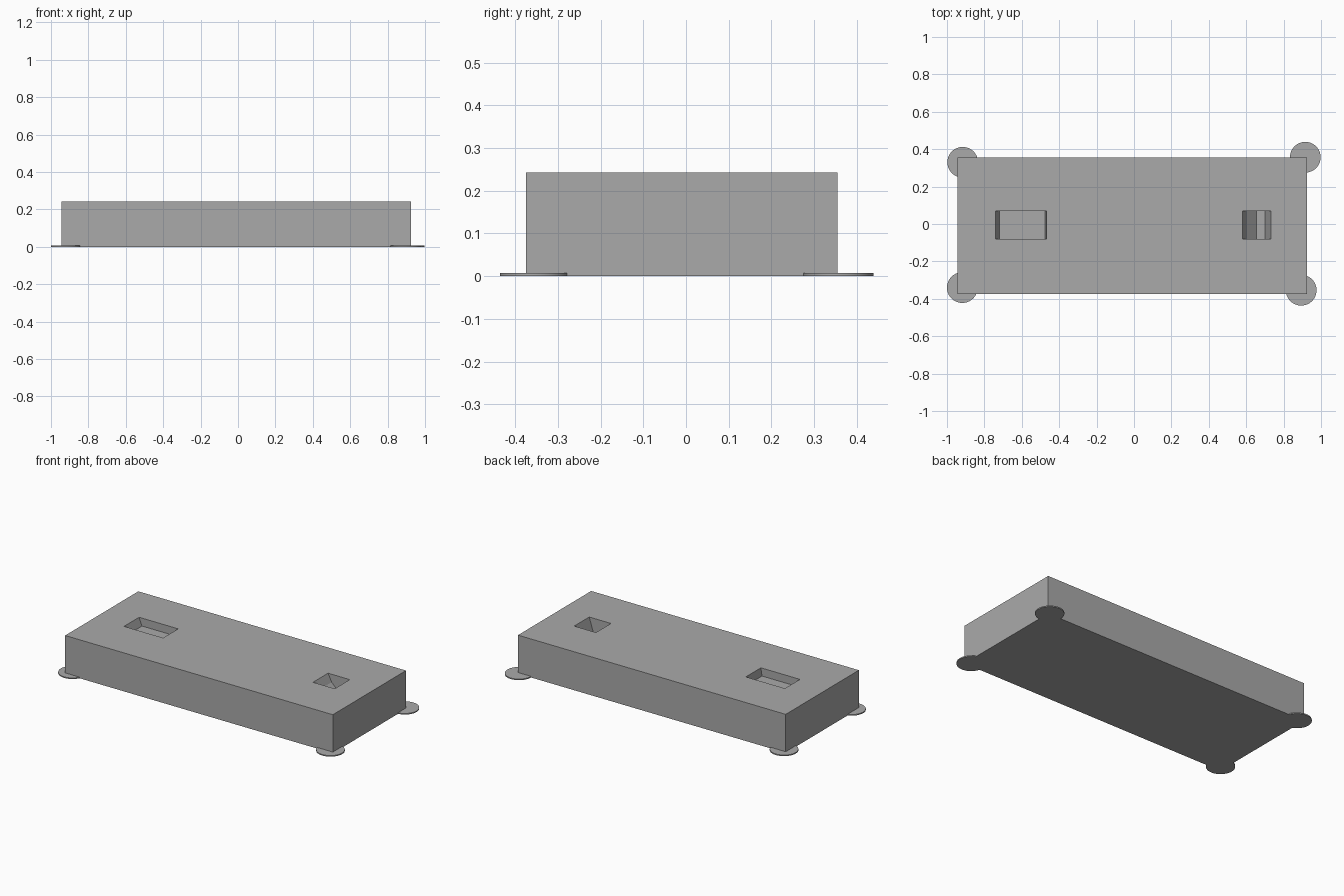
import bpy
import bmesh

# Remove the default cube only
cube = bpy.data.objects.get("Cube")
if cube:
    bpy.data.objects.remove(cube, do_unlink=True)

grey = bpy.data.materials.new("plain grey")
grey.use_nodes = True
GREY = (0.4, 0.4, 0.4, 1)
grey.diffuse_color = GREY
grey.node_tree.nodes["Principled BSDF"].inputs["Base Color"].default_value = GREY

TOP = 0.243


def prism(name, profile, y0, y1):
    """Extrude an x-z profile along y."""
    bm = bmesh.new()
    face = bm.faces.new([bm.verts.new((x, y0, z)) for x, z in profile])
    ext = bmesh.ops.extrude_face_region(bm, geom=[face])
    moved = [g for g in ext["geom"] if isinstance(g, bmesh.types.BMVert)]
    bmesh.ops.translate(bm, vec=(0, y1 - y0, 0), verts=moved)
    bmesh.ops.recalc_face_normals(bm, faces=bm.faces)
    mesh = bpy.data.meshes.new(name)
    bm.to_mesh(mesh)
    bm.free()
    mesh.materials.append(grey)
    obj = bpy.data.objects.new(name, mesh)
    bpy.context.collection.objects.link(obj)
    return obj


# Main block
block = prism("block", [(-0.945, 0), (0.925, 0), (0.925, TOP), (-0.945, TOP)], -0.375, 0.355)

# Pockets sunk into the top: a shallow tray and a deeper, narrow recess
pockets = {
    "tray_cutter": [(-0.74, TOP), (-0.72, TOP - 0.05), (-0.475, TOP - 0.05), (-0.467, TOP)],
    "recess_cutter": [(0.58, TOP), (0.605, TOP - 0.05), (0.655, TOP - 0.1),
                      (0.7, TOP - 0.1), (0.732, TOP)],
}
for name, profile in pockets.items():
    lid = [(profile[-1][0], TOP + 0.1), (profile[0][0], TOP + 0.1)]
    cutter = prism(name, profile + lid, -0.08, 0.07)
    cutter.hide_render = True
    cutter.hide_set(True)
    cut = block.modifiers.new(name, "BOOLEAN")
    cut.operation = "DIFFERENCE"
    cut.solver = "EXACT"
    cut.object = cutter

# Apply the cuts, then discard the cutters
bpy.context.view_layer.objects.active = block
for name in pockets:
    bpy.ops.object.modifier_apply(modifier=name)
    bpy.data.objects.remove(bpy.data.objects[name], do_unlink=True)

# Thin round pads under the corners
pads = {
    "back_right_pad": (-0.916, 0.33),
    "back_left_pad": (0.916, 0.357),
    "front_left_pad": (0.894, -0.354),
    "front_right_pad": (-0.918, -0.34),
}
for name, (x, y) in pads.items():
    bpy.ops.mesh.primitive_cylinder_add(vertices=64, radius=0.082, depth=0.007,
                                        location=(x, y, 0.0035))
    pad = bpy.context.object
    pad.name = name
    pad.data.materials.append(grey)
    bpy.ops.object.shade_smooth_by_angle()
